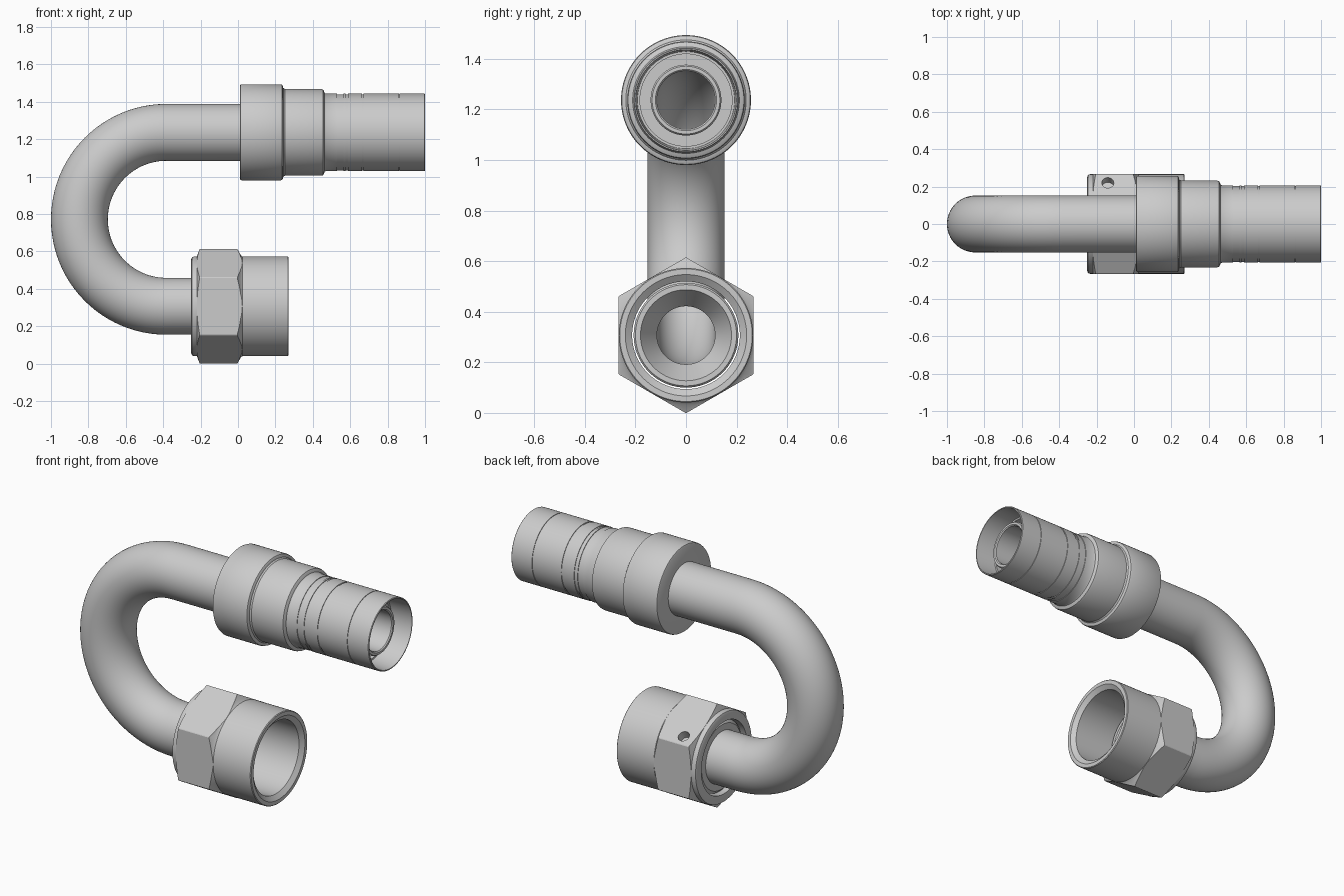
import bpy, bmesh
from math import sin, cos, pi, radians
from mathutils import Vector, Matrix

if "Cube" in bpy.data.objects:
    bpy.data.objects.remove(bpy.data.objects["Cube"])

Z_LOW, Z_TOP = 0.307, 1.237      # heights of the two fitting axes
R_OUT, R_IN = 0.152, 0.115       # pipe radii


def make(name, bm, angle=30, smooth=True):
    bmesh.ops.recalc_face_normals(bm, faces=bm.faces[:])
    me = bpy.data.meshes.new(name)
    bm.to_mesh(me)
    bm.free()
    ob = bpy.data.objects.new(name, me)
    bpy.context.collection.objects.link(ob)
    if smooth:
        shade(ob, angle)
    return ob


def select(ob):
    bpy.ops.object.select_all(action='DESELECT')
    ob.select_set(True)
    bpy.context.view_layer.objects.active = ob


def shade(ob, angle=30):
    select(ob)
    bpy.ops.object.shade_smooth_by_angle(angle=radians(angle))


def skin(bm, rings, close):
    # quads between consecutive rings of vertices
    n = len(rings[0])
    for i in range(len(rings) if close else len(rings) - 1):
        a, b = rings[i], rings[(i + 1) % len(rings)]
        for j in range(n):
            k = (j + 1) % n
            bm.faces.new((a[j], a[k], b[k], b[j]))


def lathe(name, profile, z, seg=96, smooth=True):
    # closed (x, radius) profile revolved about the x direction
    bm = bmesh.new()
    rings = [[bm.verts.new((x, r * cos(2 * pi * j / seg), z + r * sin(2 * pi * j / seg)))
              for j in range(seg)] for x, r in profile]
    skin(bm, rings, True)
    return make(name, bm, smooth=smooth)


def boolean(ob, cutter, op):
    mod = ob.modifiers.new(op, 'BOOLEAN')
    mod.operation, mod.object, mod.solver = op, cutter, 'EXACT'
    select(ob)
    bpy.ops.object.modifier_apply(modifier=mod.name)
    bpy.data.objects.remove(cutter)


# U-bent hollow pipe
bend_r = (Z_TOP - Z_LOW) / 2
centre = Vector((-1 + R_OUT + bend_r, 0, (Z_TOP + Z_LOW) / 2))
path = [(Vector((0.012, 0, Z_TOP)), Vector((0, 0, 1)))]
for i in range(49):
    a = pi / 2 + pi * i / 48
    d = Vector((cos(a), 0, sin(a)))
    path.append((centre + d * bend_r, d))
path.append((Vector((-0.235, 0, Z_LOW)), Vector((0, 0, -1))))
bm = bmesh.new()
outer, inner = [[[bm.verts.new(p + r * (d * cos(2 * pi * j / 64) + Vector((0, sin(2 * pi * j / 64), 0))))
                  for j in range(64)] for p, d in path] for r in (R_OUT, R_IN)]
skin(bm, outer + inner[::-1], True)
make("bent_pipe", bm)

# Upper stepped coupling with grooves, hollow shell and inner nipple
profile = [(0.01, R_IN), (0.01, 0.248), (0.013, 0.254), (0.02, 0.257),
           (0.228, 0.257), (0.236, 0.254), (0.24, 0.247), (0.242, 0.238), (0.25, 0.232),
           (0.445, 0.232), (0.455, 0.229), (0.46, 0.22), (0.463, 0.211), (0.47, 0.207)]
for x0, x1 in ((0.53, 0.565), (0.576, 0.588), (0.664, 0.672), (0.86, 0.864)):
    profile += [(x0, 0.207), (x0, 0.2035), (x1, 0.2035), (x1, 0.207)]
profile += [(0.997, 0.207), (1.0, 0.204), (1.0, 0.199), (0.87, 0.192), (0.87, 0.182),
            (0.6, 0.182), (0.6, 0.14), (0.922, 0.14), (0.93, 0.134), (0.93, 0.121), (0.924, R_IN)]
lathe("upper_coupling", profile, Z_TOP)

# Swivel nut: turned body whose bulge is trimmed by a hexagonal prism
nut = lathe("swivel_nut", [
    (-0.25, 0.213), (-0.25, 0.252), (-0.246, 0.262), (-0.236, 0.266), (-0.22, 0.266),
    (-0.205, 0.307), (-0.004, 0.307), (0.014, 0.275), (0.024, 0.266),
    (0.266, 0.266), (0.27, 0.262), (0.27, 0.24), (0.25, 0.213)], Z_LOW, smooth=False)
bm = bmesh.new()
bmesh.ops.create_cone(bm, cap_ends=True, segments=6, radius1=0.267 / cos(pi / 6),
                      radius2=0.267 / cos(pi / 6), depth=2)
# turn the prism so one corner points straight up
point = max((v.co.copy() for v in bm.verts), key=lambda c: c.x)
spin = Matrix.Rotation(-math_a if (math_a := Vector((1, 0)).angle_signed(point.xy, 0)) else 0, 4, 'Z')
first = bm.verts[:][0].co
if abs(first.x) < 0.01 or abs(abs(first.x) - 0.267 / cos(pi / 6)) > 0.01:
    spin = Matrix.Rotation(pi / 6, 4, 'Z') if abs(point.y) > 0.01 else spin
bmesh.ops.transform(bm, verts=bm.verts[:], matrix=Matrix.Translation((0, 0, Z_LOW))
                    @ Matrix.Rotation(pi / 2, 4, 'Y') @ spin)
boolean(nut, make("hex_trim", bm, smooth=False), 'INTERSECT')

# Small blind hole in the upper rear flat
bm = bmesh.new()
bmesh.ops.create_cone(bm, cap_ends=True, segments=32, radius1=0.032, radius2=0.032, depth=0.1,
                      matrix=Matrix.Translation((-0.14, 0.22, Z_LOW + 0.181)) @ Matrix.Rotation(-pi / 6, 4, 'X'))
boolean(nut, make("hole_cutter", bm, smooth=False), 'DIFFERENCE')
shade(nut, 25)

# Conical sealing sleeve inside the nut, separated by a thin gap
lathe("seat_sleeve", [
    (-0.235, R_IN), (-0.235, 0.19), (-0.22, 0.207), (-0.008, 0.207), (0.0, 0.2),
    (0.0, 0.18), (-0.1, R_IN)], Z_LOW)
